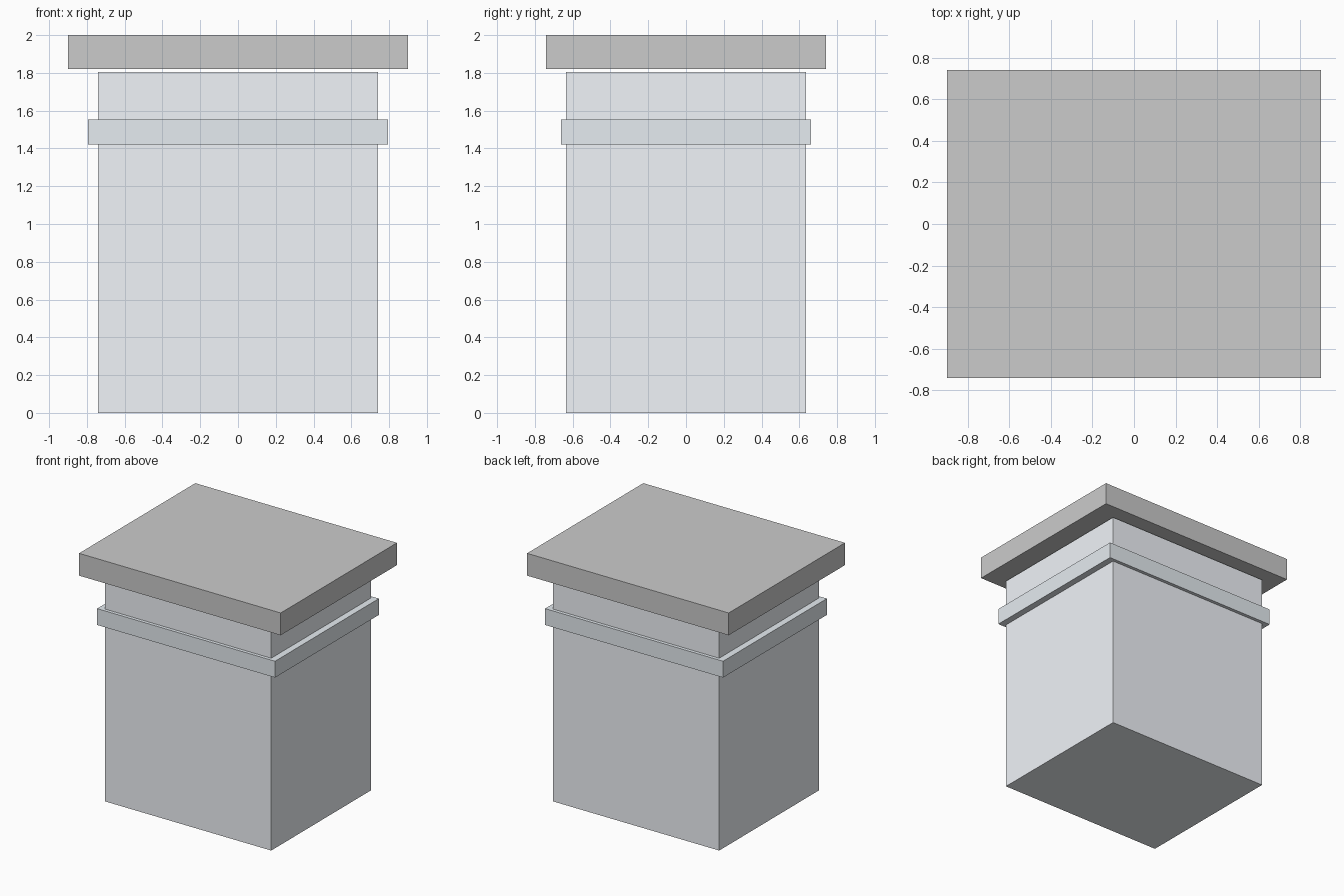
import bpy

if "Cube" in bpy.data.objects:
    bpy.data.objects.remove(bpy.data.objects["Cube"])


def material(name, rgb):
    mat = bpy.data.materials.new(name)
    mat.diffuse_color = (*rgb, 1)
    mat.use_nodes = True
    mat.node_tree.nodes["Principled BSDF"].inputs["Base Color"].default_value = mat.diffuse_color
    return mat


def box(name, width, depth, z0, z1, mat=None):
    bpy.ops.mesh.primitive_cube_add(size=1, location=(0, 0, (z0 + z1) / 2))
    ob = bpy.context.object
    ob.name = name
    ob.scale = (width, depth, z1 - z0)
    bpy.ops.object.transform_apply(location=False, rotation=False, scale=True)
    if mat:
        ob.data.materials.append(mat)
    return ob


pale = material("pale_blue_grey", (0.88, 0.91, 0.95))
blue = material("blue_grey", (0.79, 0.84, 0.88))

# Main block, standing on the ground
box("body", 1.482, 1.27, 0, 1.805, pale)

# Raised band around the upper part of the body
box("band", 1.588, 1.324, 1.42, 1.552, blue)

# Overhanging slab, a hair above the body
box("cap", 1.8, 1.482, 1.82, 2.0)
